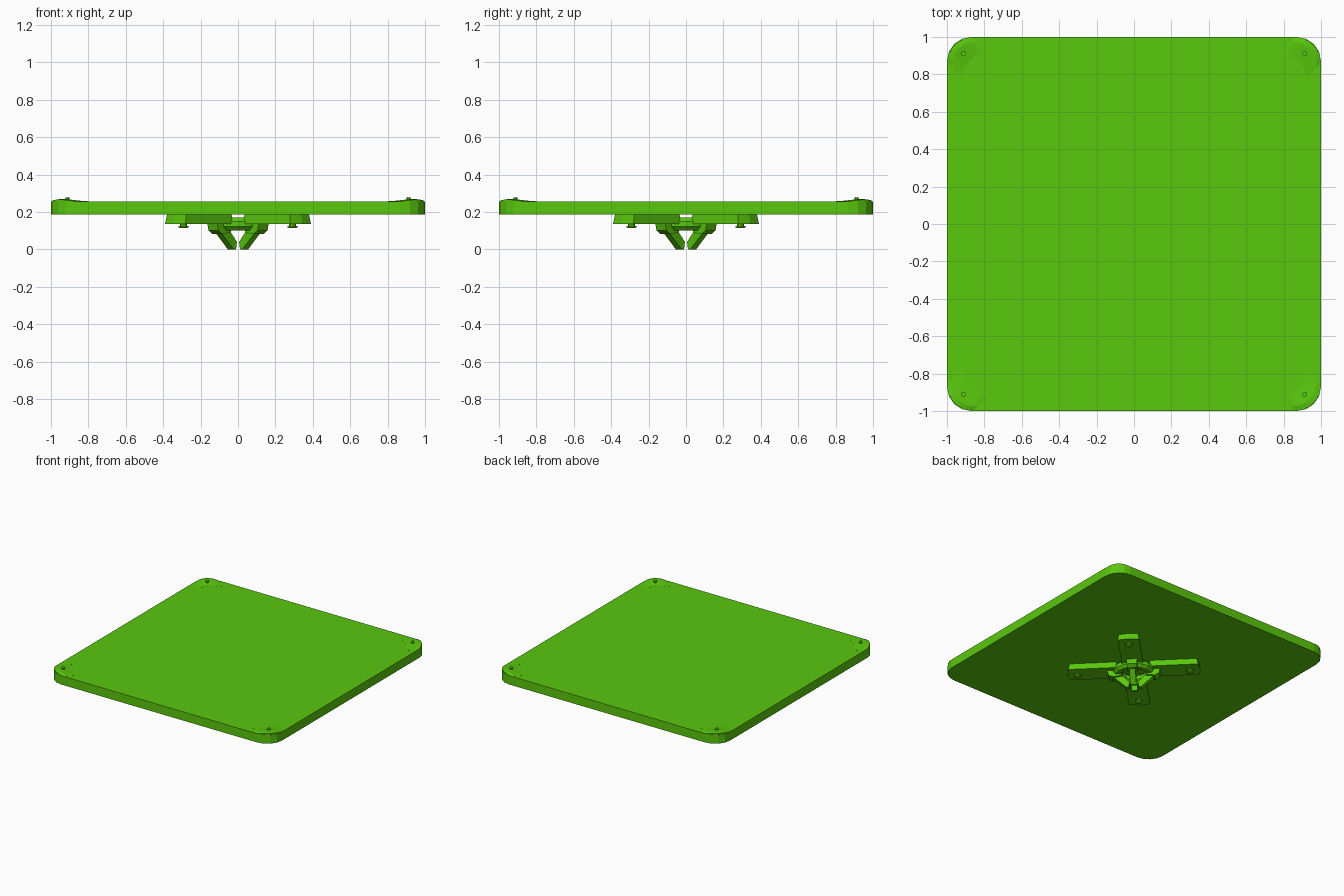
import bpy, bmesh
from math import sin, cos, pi, sqrt, radians
from mathutils import Matrix

if "Cube" in bpy.data.objects:
    bpy.data.objects.remove(bpy.data.objects["Cube"])

green = bpy.data.materials.new("green_paint")
green.diffuse_color = (0.1, 0.58, 0.004, 1)
green.use_nodes = True
green.node_tree.nodes["Principled BSDF"].inputs["Base Color"].default_value = green.diffuse_color


def finish(bm, name, turn=0):
    bmesh.ops.recalc_face_normals(bm, faces=bm.faces)
    bm.transform(Matrix.Rotation(turn, 4, 'Z'))
    me = bpy.data.meshes.new(name)
    bm.to_mesh(me)
    bm.free()
    me.materials.append(green)
    ob = bpy.data.objects.new(name, me)
    bpy.context.collection.objects.link(ob)
    return ob


def loft(name, rings, turn=0):
    """Skin matching closed rings of points and cap both ends."""
    bm = bmesh.new()
    vs = [[bm.verts.new(p) for p in r] for r in rings]
    n = len(vs[0])
    for a, b in zip(vs, vs[1:]):
        for i in range(n):
            j = (i + 1) % n
            bm.faces.new((a[i], a[j], b[j], b[i]))
    bm.faces.new(vs[0])
    bm.faces.new(vs[-1])
    return finish(bm, name, turn)


def profile(name, pts, width, turn):
    """Extrude a radial (r, z) profile sideways."""
    return loft(name, [[(r, s * width / 2, z) for r, z in pts] for s in (-1, 1)], turn)


def screw(name, r, turn, sections):
    """Small round part at radius r, from (radius, z) sections."""
    loft(name, [[(r + q * cos(2 * pi * i / 10), q * sin(2 * pi * i / 10), z)
                 for i in range(10)] for q, z in sections], turn)


# Table top with rounded corners
R = 0.13
C = 1 - R
outline = []
for k, (sx, sy) in enumerate([(1, 1), (-1, 1), (-1, -1), (1, -1)]):
    for i in range(5):
        a = radians(90 * k + 22.5 * i)
        outline.append((sx * C + R * cos(a), sy * C + R * sin(a)))
loft("table_top", [[(x, y, z) for x, y in outline] for z in (0.185, 0.22, 0.255)])

# Central ring joining the claws
bm = bmesh.new()
N, M = 16, 8
g = [[bm.verts.new(((0.12 + 0.037 * cos(b)) * cos(a), (0.12 + 0.037 * cos(b)) * sin(a),
                    0.136 + 0.037 * sin(b)))
      for b in [2 * pi * (j + 0.5) / M for j in range(M)]]
     for a in [2 * pi * i / N for i in range(N)]]
for i in range(N):
    for j in range(M):
        bm.faces.new((g[i][j], g[(i + 1) % N][j],
                      g[(i + 1) % N][(j + 1) % M], g[i][(j + 1) % M]))
finish(bm, "hub_ring")

for k in range(4):
    t = radians(45 + 90 * k)

    # Support arm, slightly wider at the bottom
    loft(f"support_arm_{k}", [
        [(0.12, -w, z), (e, -w, z), (e + 0.012, 0, z), (e, w, z), (0.12, w, z)]
        for w, e, z in ((0.078, 0.474, 0.135), (0.072, 0.465, 0.186))], t)
    screw(f"arm_screw_{k}", 0.412, t,
          [(0.018, 0.137), (0.018, 0.126), (0.027, 0.126), (0.027, 0.118), (0.02, 0.114)])

    # Claw block and inward leg
    profile(f"claw_block_{k}", [(0.09, 0.14), (0.195, 0.14), (0.185, 0.10),
                                (0.155, 0.082), (0.09, 0.09)], 0.075, t)
    profile(f"claw_leg_{k}", [(0.145, 0.085), (0.055, 0.0), (0.037, 0.0),
                              (0.03, 0.04), (0.085, 0.10), (0.13, 0.10)], 0.044, t)

    # Arched corner cap following the rounded corner
    cc = C * sqrt(2)
    rings = []
    for i in range(9):
        w = 0.1 * (i / 4 - 1)
        inner = 1.205 + 0.035 * (1 - (w / 0.1) ** 2)
        outer = cc + sqrt(R * R - w * w) - 0.004
        h = 0.256 + 0.013 * (1 - (w / 0.1) ** 2)
        rings.append([(inner, w, 0.25), (outer, w, 0.25), (outer, w, h - 0.003),
                      (outer - 0.03, w, h), (inner, w, 0.2555)])
    loft(f"corner_cap_{k}", rings, t)
    screw(f"corner_screw_{k}", 1.29, t, [(0.008, 0.255), (0.008, 0.271),
                                         (0.014, 0.271), (0.014, 0.277)])
